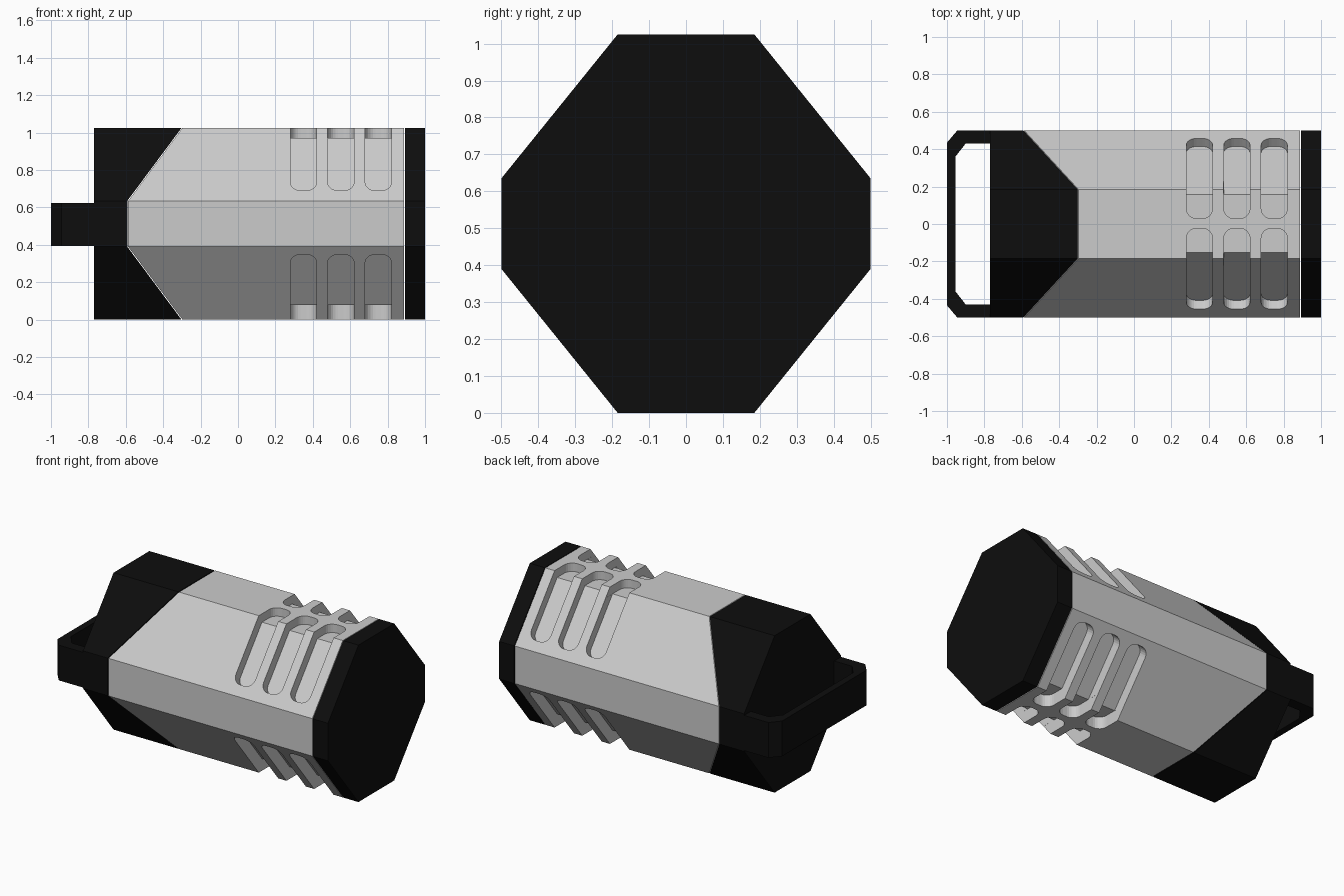
import bpy, bmesh, math
from mathutils import Vector

if "Cube" in bpy.data.objects:
    bpy.data.objects.remove(bpy.data.objects["Cube"])

dark = bpy.data.materials.new("dark")
dark.diffuse_color = (0.004, 0.004, 0.004, 1)
dark.use_nodes = True
dark.node_tree.nodes["Principled BSDF"].inputs["Base Color"].default_value = dark.diffuse_color

# Octagonal cross-section (y, z), counter-clockwise from the lower right
OCT = [(0.185, 0), (0.5, 0.39), (0.5, 0.635), (0.185, 1.025),
       (-0.185, 1.025), (-0.5, 0.635), (-0.5, 0.39), (-0.185, 0)]
CAPS = [(2, 3, 4, 5), (1, 2, 5, 6), (0, 1, 6, 7)]


def finish(bm, name, mat=None):
    bmesh.ops.recalc_face_normals(bm, faces=bm.faces)
    mesh = bpy.data.meshes.new(name)
    bm.to_mesh(mesh)
    bm.free()
    obj = bpy.data.objects.new(name, mesh)
    bpy.context.collection.objects.link(obj)
    if mat:
        mesh.materials.append(mat)
    return obj


def octagon_part(name, left, right, mat=None):
    """Octagonal prism; each end is (x at flat top/bottom, x at sides)."""
    bm = bmesh.new()
    rings = []
    for flat_x, side_x in (left, right):
        rings.append([bm.verts.new((side_x if abs(y) > 0.4 else flat_x, y, z))
                      for y, z in OCT])
    for i in range(8):
        j = (i + 1) % 8
        bm.faces.new((rings[0][i], rings[0][j], rings[1][j], rings[1][i]))
    for ring in rings:
        for ids in CAPS:
            bm.faces.new([ring[k] for k in ids])
    return finish(bm, name, mat)


def slot_prism(bm, x, sy, sz, origin, direction, normal, start, end, half):
    """Round-ended slot block, mirrored into one of the four corners."""
    r, prof = 0.055, [(-half, start), (half, start)]
    for k in range(7):
        a = math.pi / 2 * k / 6
        prof.append((half - r + r * math.cos(a), end - r + r * math.sin(a)))
    for k in range(7):
        a = math.pi / 2 * (1 + k / 6)
        prof.append((-half + r + r * math.cos(a), end - r + r * math.sin(a)))
    layers = []
    for h in (0, 0.2):
        layer = []
        for a, b in prof:
            p = origin + direction * b + normal * h
            layer.append(bm.verts.new((x + a, 0.003 + sy * p.x,
                                       0.524 + sz * (p.y - 0.524))))
        layers.append(layer)
    lo, hi = layers
    n = len(lo)
    for i in range(n):
        j = (i + 1) % n
        bm.faces.new((lo[i], lo[j], hi[j], hi[i]))
    bm.faces.new(lo[::-1])
    bm.faces.new(hi)


# Main body, rear section and end cap
body = octagon_part("body", (-0.297, -0.587), (0.887, 0.887))
octagon_part("rear_section", (-0.77, -0.77), (-0.302, -0.592), dark)
octagon_part("end_cap", (0.892, 0.892), (1.0, 1.0), dark)

# Grip slots wrapping over the four long edges
bend = Vector((0.155, 0.97))
slope = Vector((0.315, -0.39)).normalized()
slope_n = Vector((0.39, 0.315)).normalized()
runs = [("flat_slot_cutter", Vector((-1, 0)), Vector((0, 1)), -0.3, 0.129, 0.0702),
        ("slope_slot_cutter", slope, slope_n, -0.03, 0.408, 0.07)]
for name, direction, normal, start, end, half in runs:
    bm = bmesh.new()
    for x in (0.35, 0.55, 0.75):
        for sy in (1, -1):
            for sz in (1, -1):
                slot_prism(bm, x, sy, sz, bend, direction, normal, start, end, half)
    cutter = finish(bm, name)
    cutter.hide_render = True
    mod = body.modifiers.new(name, 'BOOLEAN')
    mod.operation = 'DIFFERENCE'
    mod.solver = 'EXACT'
    mod.object = cutter
    bpy.context.view_layer.objects.active = body
    bpy.ops.object.modifier_apply(modifier=mod.name)
    bpy.data.objects.remove(cutter)

# Rear handle loop
half_outer = [(-0.765, 0.5), (-0.945, 0.5), (-1.0, 0.435)]
half_inner = [(-0.955, 0.36), (-0.9, 0.43), (-0.765, 0.43)]
outline = (half_outer + [(x, -y) for x, y in reversed(half_outer)]
           + [(x, -y) for x, y in reversed(half_inner)] + half_inner)
bm = bmesh.new()
low = [bm.verts.new((x, y, 0.395)) for x, y in outline]
high = [bm.verts.new((x, y, 0.625)) for x, y in outline]
n = len(outline)
for i in range(n):
    # the last edge closes the +y foot of the loop
    j = (i + 1) % n
    bm.faces.new((low[i], low[j], high[j], high[i]))
for layer in (low, high):
    for i in range(n // 2 - 1):
        bm.faces.new((layer[i], layer[i + 1], layer[n - 2 - i], layer[n - 1 - i]))
finish(bm, "handle", dark)
